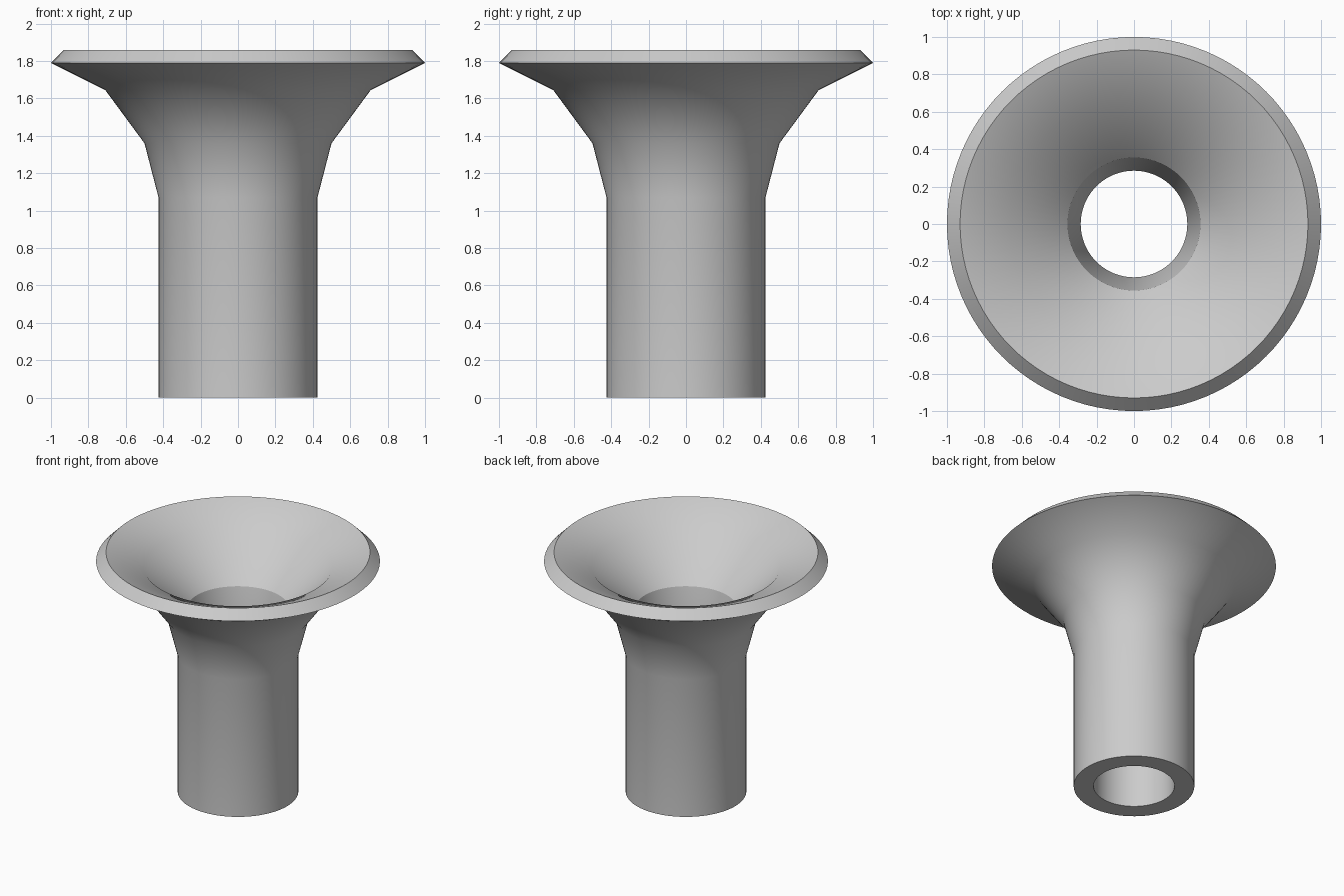
import bpy, bmesh, math
from mathutils import Matrix, Vector

if "Cube" in bpy.data.objects:
    bpy.data.objects.remove(bpy.data.objects["Cube"], do_unlink=True)

SEGMENTS = 96

# Plain grey material
grey = bpy.data.materials.new("plain_grey")
grey.use_nodes = True
colour = (0.6, 0.6, 0.6, 1)
grey.diffuse_color = colour
grey.node_tree.nodes["Principled BSDF"].inputs["Base Color"].default_value = colour

# Closed wall section as (radius, height): outer wall up, bevelled rim, inner wall down
outer_wall = [(0.425, 0), (0.425, 1.07), (0.5, 1.36), (0.71, 1.645), (1, 1.79)]
inner_wall = [(0.93, 1.86), (0.665, 1.75), (0.355, 1.43), (0.285, 1.1), (0.285, 0)]
section = outer_wall + inner_wall

# Revolve the section about the vertical axis
bm = bmesh.new()
rings = []
for i in range(SEGMENTS):
    turn = Matrix.Rotation(math.tau * i / SEGMENTS, 3, 'Z')
    rings.append([bm.verts.new(turn @ Vector((r, 0, z))) for r, z in section])
for i, ring in enumerate(rings):
    after = rings[(i + 1) % SEGMENTS]
    for j in range(len(section)):
        k = (j + 1) % len(section)
        bm.faces.new((ring[j], after[j], after[k], ring[k]))
bmesh.ops.recalc_face_normals(bm, faces=bm.faces)

mesh = bpy.data.meshes.new("flared_tube")
bm.to_mesh(mesh)
bm.free()
mesh.materials.append(grey)
tube = bpy.data.objects.new("flared_tube", mesh)
bpy.context.collection.objects.link(tube)

# Smooth walls with crisp rim and throat edges
bpy.ops.object.select_all(action='DESELECT')
tube.select_set(True)
bpy.context.view_layer.objects.active = tube
bpy.ops.object.shade_smooth_by_angle(angle=math.radians(30))
